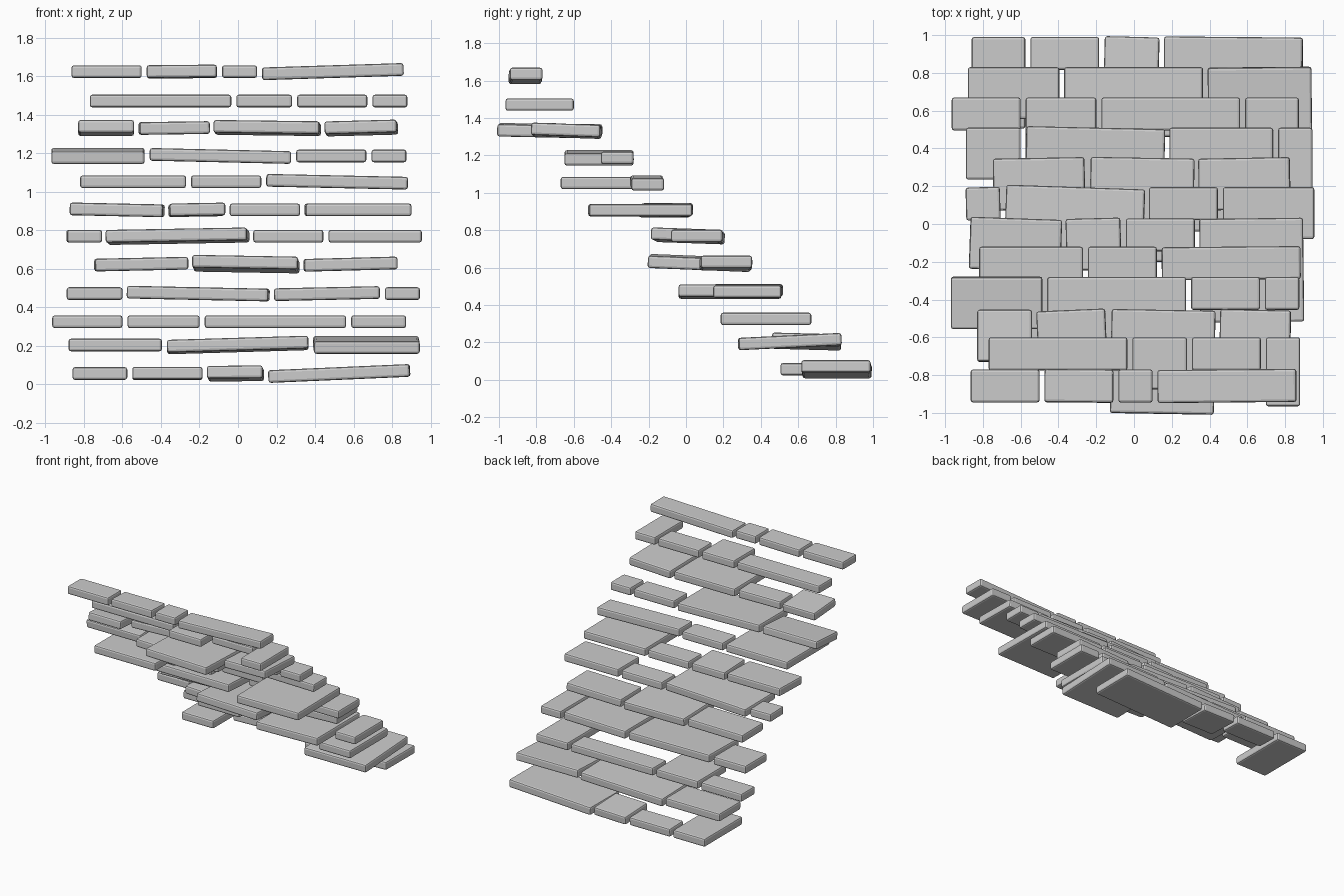
import bpy, bmesh
from math import radians
from mathutils import Matrix, Euler

if "Cube" in bpy.data.objects:
    bpy.data.objects.remove(bpy.data.objects["Cube"])

THICK, GAP = 0.066, 0.026

# Slab formats: width, depth
SIZES = {
    "a": (0.182, 0.175), "b": (0.182, 0.365), "c": (0.29, 0.275), "d": (0.285, 0.485),
    "e": (0.365, 0.175), "f": (0.375, 0.37), "g": (0.485, 0.275), "h": (0.55, 0.55),
    "i": (0.735, 0.175), "j": (0.735, 0.37),
}

# Courses, bottom to top: height of centre, back edge, left end, slab formats
COURSES = [
    (0.057, 0.99, -0.86, "decj"),
    (0.205, 0.83, -0.88, "gjh"),
    (0.326, 0.67, -0.965, "efid"),
    (0.472, 0.51, -0.89, "cjhb"),
    (0.625, 0.35, -0.745, "ghg"),
    (0.770, 0.195, -0.89, "ajeg"),
    (0.907, 0.03, -0.87, "gceh"),
    (1.053, -0.12, -0.82, "hei"),
    (1.187, -0.28, -0.97, "gjea"),
    (1.332, -0.455, -0.83, "cehf"),
    (1.472, -0.60, -0.77, "iceb"),
    (1.625, -0.77, -0.865, "eeai"),
]

# Uneven slabs: (course, place) -> front up, right end up, turn (degrees)
TILTS = {
    (0, 1): (1.5, 0, 0), (0, 2): (3.5, 0.5, -1.5), (0, 3): (0, 2.5, -0.5),
    (1, 1): (1.5, 1.7, 0), (1, 2): (-2.8, 0, 0.5),
    (3, 1): (0, -1.2, -1.3), (3, 2): (0, 1.2, 0),
    (4, 0): (0, 1.2, 1), (4, 1): (2.3, -1, -1), (4, 2): (0, 1.5, 1),
    (5, 0): (0, 0, 1.5), (5, 1): (2, 1, -2),
    (6, 0): (0, -1.2, -2), (6, 1): (1, 1, 1.5), (6, 3): (0, 0, 0.7),
    (7, 2): (0, -1.2, 0.5),
    (8, 0): (-4, 0, 0), (8, 1): (0, -1.3, 0),
    (9, 0): (4, 0, 0), (9, 1): (0, 0.8, 2.5), (9, 2): (1.2, -0.7, -1), (9, 3): (2, 1.5, -1.2),
    (11, 1): (1.5, 0.5, -0.5), (11, 3): (0, 1.8, 0.5),
}


def slab(name, size, centre, tilt):
    pitch, roll, yaw = tilt
    bm = bmesh.new()
    bmesh.ops.create_cube(bm, size=1, matrix=Matrix.Diagonal((*size, 1)))
    bmesh.ops.bevel(bm, geom=bm.edges[:], offset=0.013, segments=2,
                    profile=0.5, affect='EDGES')
    mesh = bpy.data.meshes.new(name)
    bm.to_mesh(mesh)
    bm.free()
    ob = bpy.data.objects.new(name, mesh)
    ob.location = centre
    ob.rotation_euler = Euler((radians(-pitch), radians(-roll), radians(yaw)))
    bpy.context.collection.objects.link(ob)


# Lay each course from left to right with its back edges in line
for row, (z, back, x, kinds) in enumerate(COURSES):
    for place, kind in enumerate(kinds):
        w, d = SIZES[kind]
        slab(f"slate_{row + 1}_{place + 1}", (w, d, THICK),
             (x + w / 2, back - d / 2, z), TILTS.get((row, place), (0, 0, 0)))
        x += w + GAP
